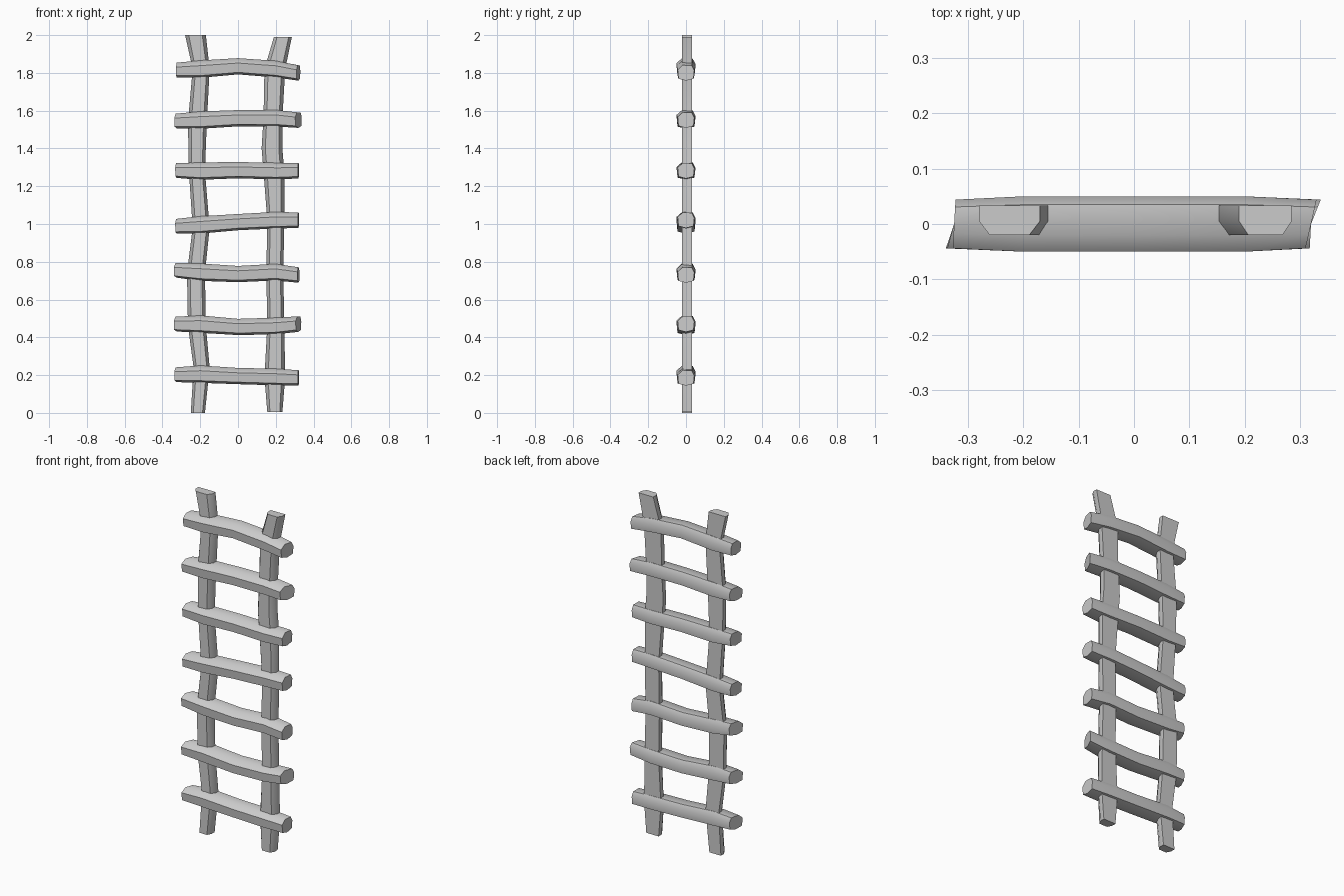
import bpy, bmesh, math

if "Cube" in bpy.data.objects:
    bpy.data.objects.remove(bpy.data.objects["Cube"])


def loft(name, rings):
    """Skin equal-length rings of points into a capped, softly shaded log."""
    bm = bmesh.new()
    loops = [[bm.verts.new(p) for p in ring] for ring in rings]
    n = len(loops[0])
    for a, b in zip(loops, loops[1:]):
        for i in range(n):
            j = (i + 1) % n
            bm.faces.new((a[i], a[j], b[j], b[i]))
    bm.faces.new(loops[0])
    bm.faces.new(loops[-1])
    bmesh.ops.recalc_face_normals(bm, faces=bm.faces)
    mesh = bpy.data.meshes.new(name)
    bm.to_mesh(mesh)
    bm.free()
    ob = bpy.data.objects.new(name, mesh)
    bpy.context.collection.objects.link(ob)
    bpy.ops.object.select_all(action='DESELECT')
    ob.select_set(True)
    bpy.context.view_layer.objects.active = ob
    bpy.ops.object.shade_smooth_by_angle(angle=math.radians(50))
    return ob


# Upright rails: (z, left edge, right edge), wandering slightly
left_rail = [(0, -.25, -.175), (.24, -.235, -.15), (.46, -.265, -.17),
             (.74, -.27, -.175), (.98, -.24, -.15), (1.28, -.26, -.175),
             (1.54, -.265, -.165), (1.82, -.24, -.15), (2, -.28, -.17)]
right_rail = [(.005, .155, .235), (.19, .14, .25), (.46, .155, .245),
              (.74, .15, .24), (1.02, .155, .245), (1.28, .135, .245),
              (1.4, .125, .235), (1.56, .135, .235), (1.82, .14, .25), (1.99, .19, .285)]
# flat back, rounded front
rail_section = [(-1, .033), (1, .033), (1, .005), (.65, -.02), (-.65, -.02), (-1, .005)]

for name, path in (("left_rail", left_rail), ("right_rail", right_rail)):
    loft(name, [[((l + r) / 2 + u * (r - l) / 2, y, z) for u, y in rail_section]
                for z, l, r in path])

# Rungs: centre heights at five stations, then end slants (left, right)
stations = [-.325, -.2, 0, .2, .32]
rungs = [
    ((.202, .205, .195, .19, .185), (.25, .05)),
    ((.47, .47, .455, .46, .47), (.3, .3)),
    ((.755, .745, .735, .745, .73), (.3, .1)),
    ((.988, .995, 1.01, 1.02, 1.02), (.15, .05)),
    ((1.283, 1.28, 1.285, 1.28, 1.282), (.15, .05)),
    ((1.545, 1.55, 1.56, 1.56, 1.55), (.25, .35)),
    ((1.815, 1.82, 1.835, 1.82, 1.8), (.05, .2)),
]
rung_section = [(-.05, .4), (-.02, 1), (.035, .95), (.05, .3),
                (.045, -.75), (0, -1), (-.045, -.75)]
half_heights = [.039, .046, .043, .044, .041]

for k, (heights, slants) in enumerate(rungs):
    rings = []
    for i, (x, z, h) in enumerate(zip(stations, heights, half_heights)):
        slant = slants[0] if i == 0 else slants[1] if i == 4 else 0
        depth = .88 if i in (0, 4) else 1
        rings.append([(x + slant * y, y * depth, z + v * h) for y, v in rung_section])
    loft(f"rung_{k + 1}", rings)
